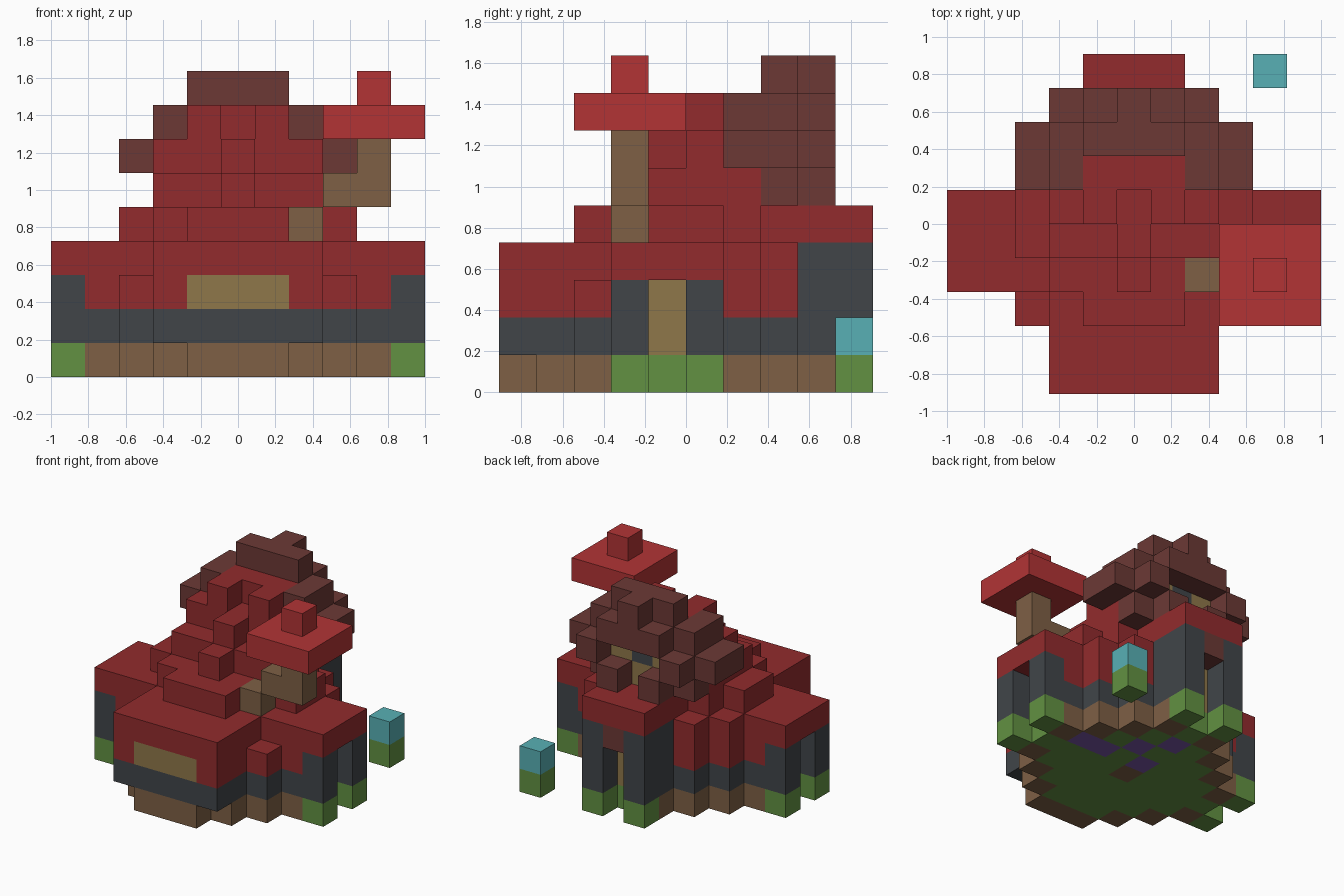
import bpy
import bmesh
from mathutils import Vector

cube = bpy.data.objects.get("Cube")
if cube:
    bpy.data.objects.remove(cube, do_unlink=True)

S = 2 / 11  # edge of one block


def material(name, rgb):
    def linear(c):
        c /= 255
        return c / 12.92 if c <= 0.04045 else ((c + 0.055) / 1.055) ** 2.4
    col = [linear(c) for c in rgb] + [1]
    m = bpy.data.materials.new(name)
    m.use_nodes = True
    m.diffuse_color = col
    bsdf = next(n for n in m.node_tree.nodes if n.type == 'BSDF_PRINCIPLED')
    bsdf.inputs["Base Color"].default_value = col
    bsdf.inputs["Roughness"].default_value = 0.9
    return m


MATS = {
    "red": material("brick_red", (146, 43, 45)),
    "scarlet": material("scarlet", (178, 52, 53)),
    "slate": material("slate_grey", (65, 69, 73)),
    "wood": material("brown_wood", (126, 96, 69)),
    "tan": material("tan", (143, 119, 74)),
    "maroon": material("maroon_brown", (108, 57, 53)),
    "green": material("grass_green", (98, 145, 66)),
    "cyan": material("cyan", (88, 176, 181)),
    "purple": material("purple", (120, 85, 165)),
}

cells = {}  # block position -> (part, colour)


def span(v):
    return range(v[0], v[1] + 1) if isinstance(v, tuple) else (v,)


def fill(part, colour, x, y, z):
    """Fill a box of blocks; each of x, y, z is a number or an inclusive range."""
    for i in span(x):
        for j in span(y):
            for k in span(z):
                cells[i, j, k] = (part, colour)


def pair(part, colour, x, y, z):
    """Fill a box and its mirror image across x = 0."""
    a, b = x if isinstance(x, tuple) else (x, x)
    fill(part, colour, (a, b), y, z)
    fill(part, colour, (-b, -a), y, z)


def rows(part, colour, halves, first_y, z):
    """Fill a symmetric floor plan from the half width of each row."""
    for n, h in enumerate(halves):
        fill(part, colour, (-h, h), first_y + n, z)


# Foundation: wooden rim around a grass floor
rows("foundation", "wood", (1, 2, 3, 4, 4, 4, 3, 2, 1), 0, 0)
rim = set(cells)
for i, j, k in rim:
    if all((i + a, j + b, k) in rim for a, b in ((1, 0), (-1, 0), (0, 1), (0, -1))):
        fill("foundation", "green", i, j, k)
pair("foundation", "green", 4, 4, 0)
fill("foundation", "green", 0, 8, 0)
fill("foundation", "wood", 0, 4, 0)
for i, j in ((3, 5), (2, 5), (1, 6), (0, 5), (0, 7)):
    fill("foundation", "purple", i, j, 0)

# Walls: slate course with red courses above
PLAN = (2, 2, 3, 4, 4, 4, 3, 2)
rows("lower_wall", "slate", PLAN, 0, 1)
rows("upper_wall", "red", PLAN, 0, 2)
rows("lower_roof", "red", (2, 2, 2, 5, 5, 5, 3, 2), 0, 3)
fill("front_window", "tan", (-1, 1), 0, 2)
pair("side_door", "tan", 4, 4, (1, 2))

# Side porch posts
for y in (3, 5):
    pair("porch_foot", "green", 5, y, 0)
    pair("porch_post", "slate", 5, y, (1, 2))

# Back porch
pair("porch_foot", "green", 1, 9, 0)
pair("back_porch_post", "slate", 1, (8, 9), (1, 3))
fill("back_door", "tan", 0, 8, (1, 2))
fill("back_lintel", "maroon", 0, (8, 9), 3)

# Stepped roof
rows("middle_roof", "red", (1, 2, 3, 3, 2, 1, 1, 1), 2, 4)

# Tower with front ridge and two horns
fill("tower", "red", (-2, 2), (4, 6), 5)
fill("tower", "red", 0, 3, 5)
fill("tower", "red", (-2, 2), (5, 6), 6)
fill("tower", "red", 0, 4, 6)
fill("tower", "red", (-1, 1), 6, 7)
pair("tower", "red", 1, 5, 7)
fill("tower_back", "tan", (-1, 1), 7, (5, 6))
fill("tower_window", "slate", 0, 7, 6)

# Shaggy thatch around the tower's back
pair("thatch", "maroon", 2, 7, (5, 6))
pair("thatch", "maroon", 3, (6, 7), 6)
pair("thatch", "maroon", 1, 8, 5)
pair("thatch", "maroon", 2, 8, 6)
pair("thatch", "maroon", 2, (6, 7), 7)
fill("thatch", "maroon", (-1, 1), (7, 8), 7)
fill("thatch", "maroon", (-1, 1), 7, 8)
fill("thatch", "maroon", 0, 8, 8)

# Mushroom on a bent stem
fill("mushroom_stem", "wood", 2, 3, 4)
fill("mushroom_stem", "wood", (3, 4), 3, 5)
fill("mushroom_stem", "wood", 4, 3, 6)
fill("mushroom_cap", "scarlet", (3, 5), (2, 4), 7)
fill("mushroom_cap", "scarlet", 4, 3, 8)

# Detached marker block
fill("marker_base", "green", 4, 9, 0)
fill("marker_top", "cyan", 4, 9, 1)


def build(part):
    """Make one mesh from the exposed block faces of a part."""
    own = {p: c for p, (name, c) in cells.items() if name == part}
    colours = sorted(set(own.values()))
    bm = bmesh.new()
    for pos, colour in own.items():
        centre = Vector(pos) + Vector((0, -4.5, 0.5))
        for axis in range(3):
            for sign in (-1, 1):
                n = Vector((0, 0, 0))
                n[axis] = sign
                if tuple(int(a + b) for a, b in zip(pos, n)) in cells:
                    continue
                u = Vector((0, 0, 0))
                u[(axis + 1) % 3] = 0.5
                v = n.cross(u)
                mid = centre + n * 0.5
                corners = (mid - u - v, mid + u - v, mid + u + v, mid - u + v)
                face = bm.faces.new([bm.verts.new(c * S) for c in corners])
                face.material_index = colours.index(colour)
    bmesh.ops.remove_doubles(bm, verts=bm.verts, dist=0.001)
    mesh = bpy.data.meshes.new(part)
    bm.to_mesh(mesh)
    bm.free()
    for c in colours:
        mesh.materials.append(MATS[c])
    bpy.context.collection.objects.link(bpy.data.objects.new(part, mesh))


for part in sorted({name for name, _ in cells.values()}):
    build(part)
